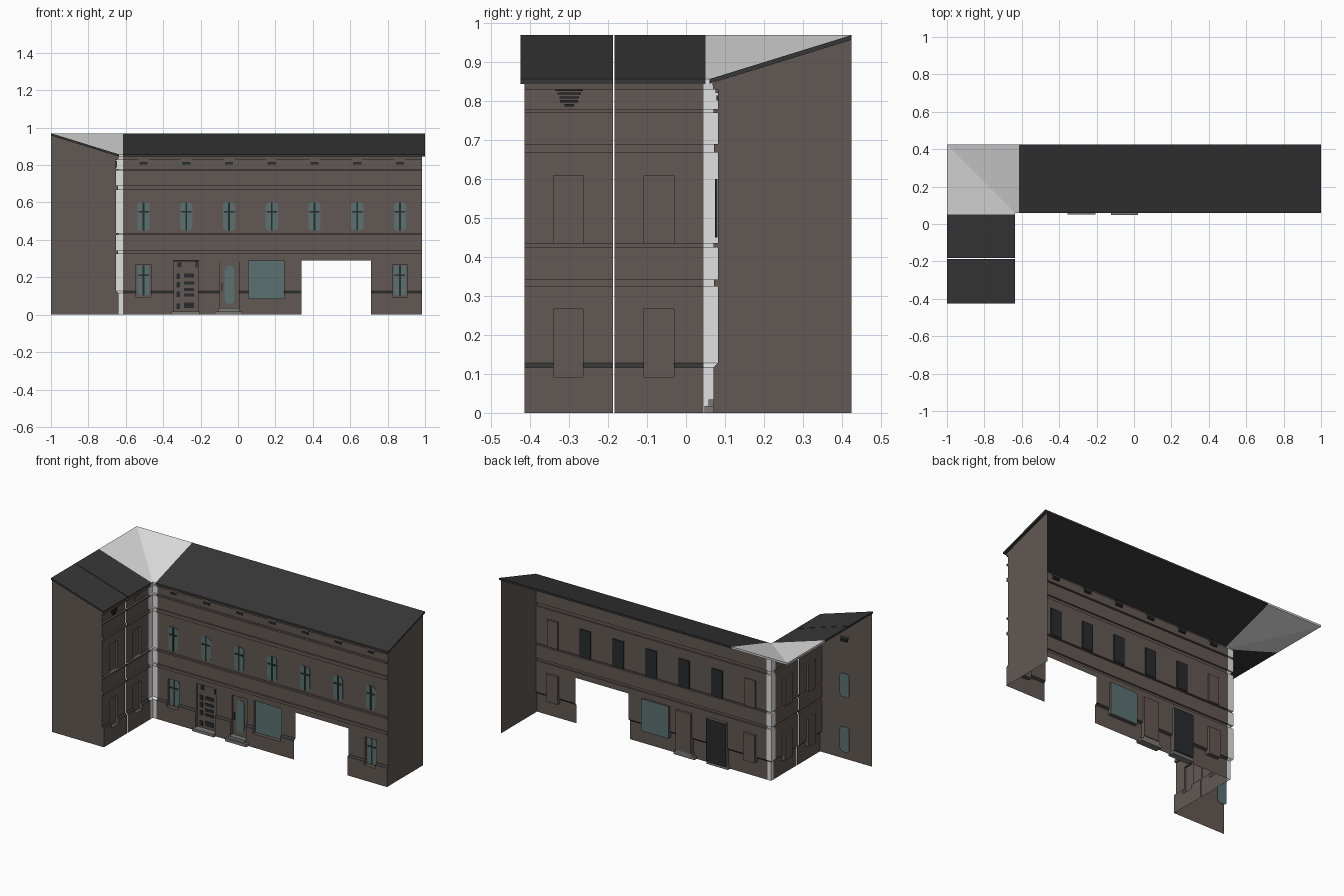
import bpy, bmesh, math

if "Cube" in bpy.data.objects:
    bpy.data.objects.remove(bpy.data.objects["Cube"])


def material(name, r, g, b):
    m = bpy.data.materials.new(name)
    m.diffuse_color = (r, g, b, 1)
    m.use_nodes = True
    m.node_tree.nodes["Principled BSDF"].inputs["Base Color"].default_value = m.diffuse_color
    return m


BROWN = material("brown_render", .122, .098, .087)
DARK = material("roof_charcoal", .038, .038, .038)
PALE = material("pale_grey", .75, .75, .75)
GLASS = material("teal_glass", .105, .165, .165)
FRAME = material("frame_black", .022, .024, .025)
STONE = material("step_stone", .2, .19, .18)

# Wall moulding: (distance out from the wall plane, height)
PROFILE = [(.012, 0), (.012, .117), (0, .128), (0, .325), (.01, .325), (.01, .343), (0, .343),
           (0, .425), (.012, .425), (.012, .436), (0, .436), (0, .668), (.01, .668), (.01, .69),
           (0, .69), (0, .77), (.012, .77), (.012, .78), (0, .78), (0, .83), (.012, .83), (.014, .847)]


def on_main(u, d, z):
    return (u, .082 - d, z)


def on_wing(u, d, z):
    return (-.652 + d, u, z)


def loose(u, d, z):
    return (-.89 + u, -.3 - d, z)


def build(name, faces, mats):
    """faces: list of (points, material index)"""
    bm = bmesh.new()
    for pts, mi in faces:
        bm.faces.new([bm.verts.new(p) for p in pts]).material_index = mi
    bmesh.ops.remove_doubles(bm, verts=bm.verts, dist=1e-5)
    me = bpy.data.meshes.new(name)
    bm.to_mesh(me)
    bm.free()
    for m in mats:
        me.materials.append(m)
    ob = bpy.data.objects.new(name, me)
    bpy.context.collection.objects.link(ob)
    return ob


def prism(name, lower, upper, mat):
    """Closed solid between two matching outlines"""
    n = len(lower)
    faces = [(lower[::-1], 0), (upper, 0)]
    for i in range(n):
        j = (i + 1) % n
        faces.append(([lower[i], lower[j], upper[j], upper[i]], 0))
    return build(name, faces, [mat])


def plate(name, f, outline, d0, d1, mat):
    return prism(name, [f(u, d0, z) for u, z in outline], [f(u, d1, z) for u, z in outline], mat)


def rect(u, z, w, h):
    return [(u - w / 2, z - h / 2), (u + w / 2, z - h / 2), (u + w / 2, z + h / 2), (u - w / 2, z + h / 2)]


def rounded(u, z, w, h, r):
    pts = []
    for cx, cz, a in ((1, -1, -90), (1, 1, 0), (-1, 1, 90), (-1, -1, 180)):
        for k in range(4):
            t = math.radians(a + 30 * k)
            pts.append((u + cx * (w / 2 - r) + r * math.cos(t), z + cz * (h / 2 - r) + r * math.sin(t)))
    return pts


def wall(name, f, u0, u1, holes):
    """Moulded wall sheet; hole = (u0, u1, z0, z1, depth or None if open, back material)"""
    mats = [BROWN, DARK, GLASS, FRAME]
    segs = []
    for (da, za), (db, zb) in zip(PROFILE, PROFILE[1:]):
        cuts = sorted({z for h in holes for z in h[2:4] if za < z < zb})
        zs = [za] + cuts + [zb]
        lerp = [da + (db - da) * ((z - za) / (zb - za) if zb > za else 0) for z in zs]
        lerp[-1] = db
        stripe = 1 if za == .117 else 0
        for i in range(len(zs) - 1):
            segs.append((lerp[i], zs[i], lerp[i + 1], zs[i + 1], stripe))
    us = sorted({u0, u1, *[u for h in holes for u in h[:2]]})
    faces = []
    for da, za, db, zb, mi in segs:
        for a, b in zip(us, us[1:]):
            um, zm = (a + b) / 2, (za + zb) / 2
            if not any(h[0] < um < h[1] and h[2] < zm < h[3] for h in holes):
                faces.append(([f(a, da, za), f(b, da, za), f(b, db, zb), f(a, db, zb)], mi))
    # recess sides, top, bottom and back
    for a, b, z0, z1, dep, back in holes:
        if dep is None:
            continue
        inside = [s for s in segs if z0 - 1e-6 <= s[1] < s[3] <= z1 + 1e-6]
        for da, za, db, zb, _ in inside:
            for u in (a, b):
                faces.append(([f(u, da, za), f(u, db, zb), f(u, -dep, zb), f(u, -dep, za)], 0))
        for z, d in ((z0, inside[0][0]), (z1, inside[-1][2])):
            faces.append(([f(a, -dep, z), f(b, -dep, z), f(b, d, z), f(a, d, z)], 0))
        faces.append(([f(a, -dep, z0), f(b, -dep, z0), f(b, -dep, z1), f(a, -dep, z1)], mats.index(back)))
    return build(name, faces, mats)


def window(name, f, u, z, d, h=.15):
    plate(name + "_glass", f, rounded(u, z, .066, h, .018), d, d + .003, GLASS)
    plate(name + "_mullion", f, rect(u, z, .009, h), d + .003, d + .006, FRAME)
    plate(name + "_transom", f, rect(u, z + h * .17, .056, .009), d + .003, d + .006, FRAME)


def vent(name, f, u):
    plate(name, f, rect(u, .809, .044, .013), -.012, .004, FRAME)
    plate(name + "_lip", f, rect(u, .826, .056, .008), -.006, .006, BROWN)


BAYS = [-.505 + .2285 * i for i in range(7)]

# Main street wall with doors, shop window and open gateway
wall("main_wall", on_main, -.615, .985, [
    (-.545, -.465, .095, .268, .015, BROWN), (.825, .905, .095, .268, .015, BROWN),
    (-.345, -.21, .018, .29, .02, FRAME), (-.1, .005, .034, .283, .015, BROWN),
    (.055, .245, .087, .288, .012, GLASS), (.34, .71, 0, .29, None, None)])
for i, u in enumerate(BAYS):
    window(f"upper_window_{i}", on_main, u, .525, .001)
    plate(f"upper_window_back_{i}", on_main, rect(u, .522, .075, .172), -.008, -.001,
          BROWN if i in (0, 6) else FRAME)
    vent(f"vent_{i}", on_main, u)
for i in (0, 6):
    window(f"lower_window_{i}", on_main, BAYS[i], .184, -.013, .16)

# Panelled main door
plate("main_door", on_main, rect(-.2775, .153, .133, .27), -.018, -.01, BROWN)
for i, z in enumerate((.045, .11, .16, .205)):
    plate(f"door_panel_small_{i}", on_main, rect(-.319, z, .02, .03), -.01, -.006, FRAME)
for i, (z, h) in enumerate(((.05, .03), (.105, .016), (.135, .016), (.17, .016), (.21, .02))):
    plate(f"door_panel_wide_{i}", on_main, rect(-.262, z, .056, h), -.01, -.006, FRAME)
plate("door_top_panel", on_main, rect(-.312, .268, .022, .024), -.01, -.006, FRAME)
plate("door_closer", on_main, rect(-.222, .27, .012, .036), -.01, -.004, FRAME)

# Glazed side door
plate("side_door", on_main, rect(-.0475, .158, .1, .245), -.013, -.008, BROWN)
plate("side_door_glass", on_main, rounded(-.045, .16, .052, .205, .022), -.008, -.005, GLASS)
plate("side_door_handle", on_main, rect(-.086, .15, .006, .045), -.008, -.002, FRAME)

# Stone steps
for n, u, w, z, d in (("main_step", -.28, .15, .018, .03), ("side_step_low", -.05, .145, .018, .034),
                      ("side_step_high", -.05, .115, .035, .024)):
    plate(n, on_main, rect(u, z / 2, w, z), -.01, d, STONE)

# Side wing: two wall modules with blind recesses
for n, a, b, w0, w1 in (("wing_wall_front", -.415, -.187, -.34, -.265),
                        ("wing_wall_rear", -.183, .045, -.108, -.031)):
    wall(n, on_wing, a, b, [(w0, w1, .436, .61, .012, BROWN), (w0, w1, .092, .267, .012, BROWN)])
plate("wing_vent_rear", on_wing, rect(-.07, .804, .046, .024), -.006, .002, BROWN)
for i, (z, w) in enumerate(((.829, .07), (.82, .06), (.81, .05), (.8, .046), (.79, .024))):
    plate(f"wing_louvre_{i}", on_wing, rect(-.3, z, w, .006), -.006, .006, FRAME)

# Loose window units standing inside the wing
window("inner_window_low", loose, 0, .184, 0, .16)
window("inner_window_high", loose, 0, .525, 0)
vent("inner_vent", loose, 0)

# Pale inside corner following the moulding
faces = []
for (da, za), (db, zb) in zip(PROFILE, PROFILE[1:]):
    def path(d, z):
        return [(-.652 + d, .045, z), (-.652 + d, .082 - d, z), (-.615, .082 - d, z)]
    lo, hi = path(da, za), path(db, zb)
    for i in (0, 1):
        faces.append(([lo[i + 1], lo[i], hi[i], hi[i + 1]][::-1] if i else [lo[0], lo[1], hi[1], hi[0]], 0))
build("corner_strip", faces, [PALE])

# End walls
build("right_gable", [([(.985, .082 - d, z) for d, z in PROFILE][::-1]
                       + [(.985, .425, 0), (.985, .425, .959)][0:2], 0)], [BROWN])
build("front_gable", [([(-.652 + d, -.415, z) for d, z in PROFILE]
                       + [(-1, -.415, .959), (-1, -.415, 0)], 0)], [BROWN])


# Roof slabs: height follows the distance back from the eaves
def roof(name, pts, rise, mat):
    top = [(x, y, .857 + .113 * rise(x, y)) for x, y in pts]
    prism(name, [(x, y, z - .012) for x, y, z in top], top, mat)


def main_rise(x, y):
    return (y - .06) / .365


def wing_rise(x, y):
    return (-.635 - x) / .365


roof("main_roof", [(-.615, .06), (1, .06), (1, .425), (-.615, .425)], main_rise, DARK)
for n, a, b in (("wing_roof_front", -.425, -.187), ("wing_roof_rear", -.183, .05)):
    roof(n, [(-1, a), (-.635, a), (-.635, b), (-1, b)], wing_rise, DARK)
roof("corner_roof_main", [(-.635, .06), (-.615, .06), (-.615, .425), (-1, .425)], main_rise, PALE)
roof("corner_roof_wing", [(-1, .05), (-.635, .05), (-.635, .06), (-1, .425)], wing_rise, PALE)
